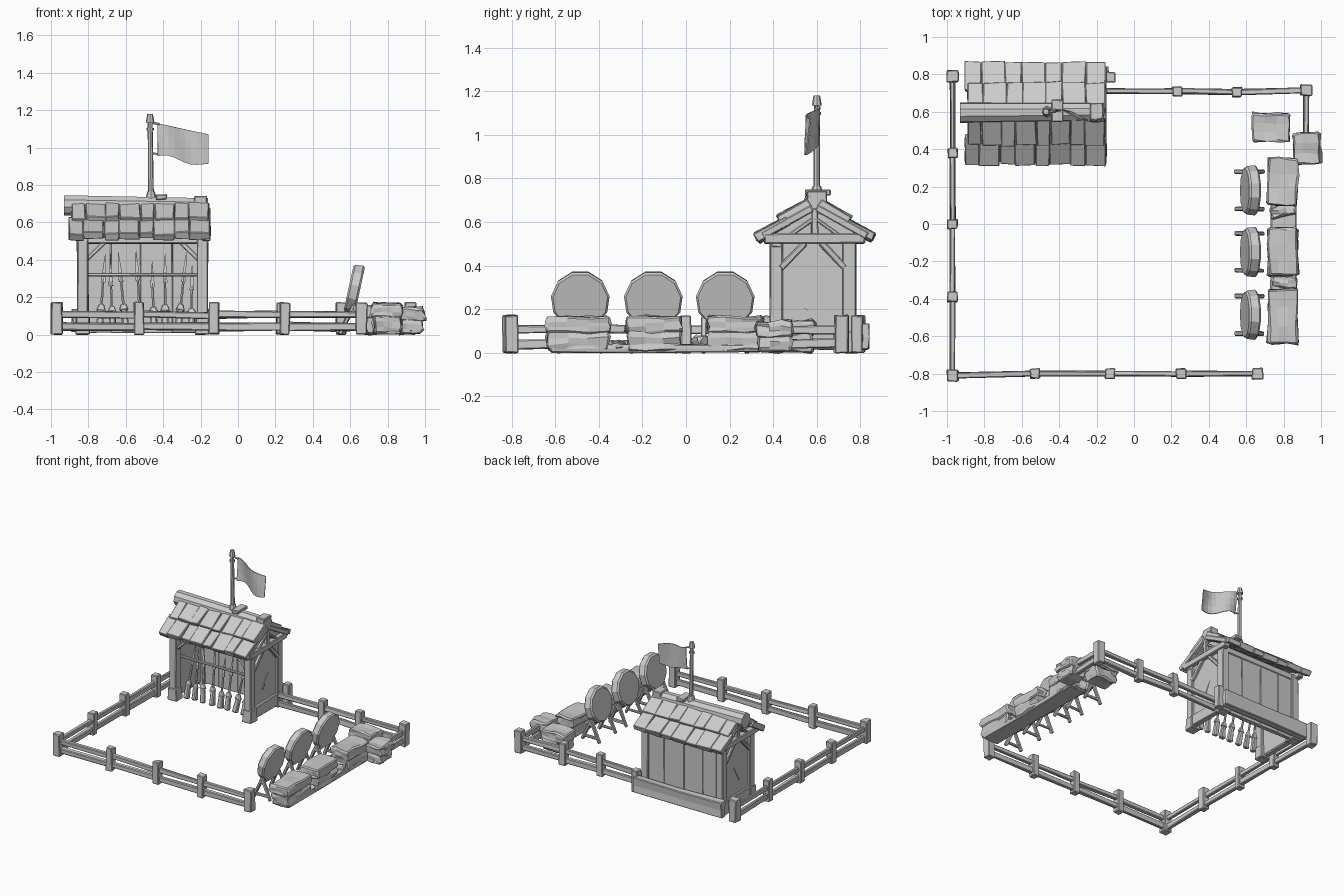
import bpy, bmesh, math, random
from mathutils import Vector, Matrix

if "Cube" in bpy.data.objects:
    bpy.data.objects.remove(bpy.data.objects["Cube"])

random.seed(4)
Z = Vector((0, 0, 1))


def make(name, bm):
    bmesh.ops.recalc_face_normals(bm, faces=bm.faces)
    me = bpy.data.meshes.new(name)
    bm.to_mesh(me)
    bm.free()
    ob = bpy.data.objects.new(name, me)
    bpy.context.collection.objects.link(ob)
    return ob


def frame(p, q):
    """Matrix with its z axis along p->q, placed at the midpoint."""
    d = (q - p).normalized()
    if abs(d.z) > 0.7:
        y = d.cross(Vector((1, 0, 0))).normalized()
        x = y.cross(d)
    else:
        x = d.cross(Z).normalized()
        y = d.cross(x)
    m = Matrix((x, y, d)).transposed().to_4x4()
    m.translation = (p + q) / 2
    return m


def beam(name, p, q, w, h, taper=1.0, jit=0.003, bevel=0.005, cuts=0, roll=0):
    """Hand-hewn bar from p to q, w wide and h deep."""
    p, q = Vector(p), Vector(q)
    bm = bmesh.new()
    bmesh.ops.create_cube(bm, size=1)
    if cuts:
        bmesh.ops.subdivide_edges(bm, edges=bm.edges, cuts=cuts, use_grid_fill=True)
    length = (q - p).length
    for v in bm.verts:
        s = taper if v.co.z > 0.4 else 1
        v.co = Vector((v.co.x * w * s, v.co.y * h * s, v.co.z * length))
        v.co += Vector([random.uniform(-jit, jit) for _ in range(3)])
    if bevel:
        edges = [e for e in bm.edges if e.calc_face_angle(0) > 0.9]
        bmesh.ops.bevel(bm, geom=edges, offset=bevel, segments=1, affect='EDGES')
    bm.transform(frame(p, q) @ Matrix.Rotation(roll, 4, 'Z'))
    return make(name, bm)


def rod(name, p, q, r1, r2, seg=8):
    p, q = Vector(p), Vector(q)
    bm = bmesh.new()
    bmesh.ops.create_cone(bm, cap_ends=True, segments=seg, radius1=r1, radius2=r2,
                          depth=(q - p).length, matrix=frame(p, q))
    return make(name, bm)


def crate(name, x0, x1, y0, y1, z0, z1, roll=0):
    x, y = (x0 + x1) / 2, (y0 + y1) / 2
    return beam(name, (x, y, z0), (x, y, z1), x1 - x0, y1 - y0,
                jit=0.006, bevel=0.008, cuts=2, roll=roll)


# Fence: chains of posts with two rails between neighbours
runs = {
    "left_fence": [(-.97, .79), (-.97, .38), (-.97, 0), (-.97, -.39), (-.97, -.81)],
    "front_fence": [(-.97, -.81), (-.53, -.80), (-.13, -.80), (.25, -.80), (.66, -.80)],
    "back_fence": [(-.15, .71), (.23, .71), (.55, .705), (.92, .715)],
    "right_fence": [(.92, .715), (.92, .33)],
}
for name, pts in runs.items():
    for i, (x, y) in enumerate(pts):
        first = i == 0 and name != "left_fence"
        last = name == "right_fence" and i == 1
        if not (first or last):
            big = .062 if abs(x) > .6 and abs(y) > .6 else .054
            beam(name + "_post", (x, y, 0), (x, y, .172), big, big, jit=.004)
        if i:
            a, b = pts[i - 1], pts[i]
            for z, h in ((.042, .042), (.107, .036)):
                beam(name + "_rail", (*a, z + random.uniform(-.005, .005)),
                     (*b, z + random.uniform(-.005, .005)), .028, h, jit=.004)
beam("hut_side_fence_post", (-.125, .785, 0), (-.125, .785, .17), .054, .054)

# Hut frame: corner posts with feet, walls, tie beams
XL, XR, YF, YB = -.83, -.19, .415, .75
XM, YM = (XL + XR) / 2, .59
for x in (XL, XR):
    for y in (YF, YB):
        beam("hut_post", (x, y, 0), (x, y, .53), .06, .062)
        beam("hut_post_foot", (x, y, 0), (x, y, .10), .078, .078, taper=.9)
    side = 1 if x > XM else -1
    beam("side_wall", (x, YM, .02), (x, YM, .53), .025, .30)
    beam("side_sill", (x + side * .01, YF, .06), (x + side * .01, YB, .06), .04, .09)
    # Gable tie beam, rafters, king post and corner braces
    gx = x + side * .02
    beam("gable_tie_beam", (gx, .36, .525), (gx, .82, .525), .045, .045)
    beam("gable_king_post", (gx, YM, .54), (gx, YM, .66), .03, .035)
    for s, y in ((1, YF), (-1, YB)):
        beam("gable_rafter", (gx, YM - s * .01, .665), (gx, YM - s * .24, .535), .045, .035)
        beam("gable_strut", (gx, YM, .62), (gx, YM - s * .11, .54), .03, .02)
        beam("corner_brace", (x + side * .018, y + s * .02, .39),
             (x + side * .018, y + s * .13, .505), .025, .028)
    beam("front_brace", (x - side * .01, YF, .39), (x - side * .12, YF, .50), .025, .028)
    # Splinter mark on the side panel
    beam("wall_splinter", (x + side * .014, .55, .20), (x + side * .014, .62, .31),
         .008, .02, taper=.15, jit=0, bevel=0)
    # Shallow gable infill behind the rafters
    bm = bmesh.new()
    bm.faces.new([bm.verts.new((x, *c)) for c in ((.38, .53), (.80, .53), (YM, .67))])
    make("gable_panel", bm)
for y in (YF, YB):
    beam("eave_beam", (XL - .03, y, .51), (XR + .03, y, .51), .05, .05)
edges = [-.83, -.68, -.52, -.35, -.19]
for a, b in zip(edges, edges[1:]):
    beam("back_wall_plank", ((a + b) / 2, .752, .01), ((a + b) / 2, .752, .52),
         b - a, .03, jit=.003, bevel=.003)
beam("back_base_plank", (-.89, .81, .075), (-.14, .81, .075), .055, .115, jit=.006, cuts=1)

# Roof: decking and overlapping uneven shingles on both slopes
for s in (1, -1):
    beam("roof_deck", (-.53, YM, .672), (-.53, YM - s * .255, .522), .70, .015, jit=0, bevel=0)
    n = 8 if s > 0 else 7
    for row, (y0, z0, y1, z1) in enumerate(((.12, .608, .268, .525), (.02, .688, .158, .606))):
        x0 = -.905 + row * .012
        step = (.755 - row * .015) / n
        x = x0
        for i in range(n):
            w = step * (1 + (.18 if i % 2 else -.18)) if i < n - n % 2 else step
            j = random.uniform(-.008, .008)
            c = x + w / 2
            beam("roof_shingle", (c, YM - s * y0, z0), (c, YM - s * (y1 + j), z1 + j),
                 w * .985, .042, jit=.005, bevel=.004)
            x += w
rod("ridge_log", (-.93, .595, .692), (-.16, .60, .682), .056, .05, 9)
beam("ridge_strap", (-.41, .545, .735), (-.41, .665, .735), .06, .028)
beam("ridge_end_block", (-.235, .60, .705), (-.165, .60, .705), .09, .07)

# Flagpole with collar, knob, arm and waving flag
rod("flagpole", (-.465, .60, .70), (-.47, .60, 1.15), .016, .013)
rod("flagpole_base", (-.465, .60, .72), (-.465, .60, .765), .032, .02)
rod("flagpole_knob", (-.47, .60, 1.135), (-.47, .60, 1.18), .023, .015)
rod("flagpole_collar", (-.47, .60, 1.09), (-.47, .60, 1.105), .02, .02)
rod("flag_arm", (-.475, .60, 1.135), (-.42, .60, 1.125), .007, .006, 6)
rod("flag_lower_tie", (-.47, .60, .97), (-.425, .60, .965), .005, .005, 6)
bm = bmesh.new()
bmesh.ops.create_grid(bm, x_segments=9, y_segments=3, size=.5)
for v in bm.verts:
    u, t = v.co.x + .5, v.co.y + .5
    top, bot = 1.13 - .06 * u, .955 - .05 * u + .012 * math.sin(u * 7)
    v.co = (-.43 + .27 * u, .60 - .04 * u + .02 * math.sin(u * 6 + t), bot + (top - bot) * t)
flag = make("flag", bm)
sol = flag.modifiers.new("thickness", 'SOLIDIFY')
sol.thickness = .006

# Weapon rack: rail plus leaning blades with chunky hilts
beam("rack_rail", (XL, .47, .32), (XR, .47, .32), .02, .018)
for foot, tip, top in ((-.74, -.71, .43), (-.67, -.685, .40), (-.60, -.64, .44), (-.52, -.545, .45),
                       (-.45, -.46, .39), (-.39, -.39, .43), (-.32, -.275, .44), (-.25, -.245, .37)):
    a, b = Vector((foot, .425, .03)), Vector((tip, .50, top))
    at = lambda t: a.lerp(b, t)
    beam("weapon_hilt", at(0), at(.26), .038, .036, taper=.85, jit=.004, bevel=.007)
    beam("weapon_neck", at(.24), at(.33), .052, .024, taper=.5)
    rod("weapon_shaft", at(.3), at(.68), .008, .007, 6)
    beam("weapon_blade", at(.62), at(1), .024, .010, taper=.1, jit=.001, bevel=0)

# Targets: tilted round boards on A-frame trestles
for y in (.18, -.15, -.485):
    c, n = Vector((.622, y, .245)), Vector((-.977, 0, .213))
    bm = bmesh.new()
    bmesh.ops.create_cone(bm, cap_ends=True, segments=11, radius1=.137, radius2=.13,
                          depth=.062, matrix=frame(c - n * .01, c + n * .01))
    rim = [e for e in bm.edges if 1.0 < e.calc_face_angle(0)]
    bmesh.ops.bevel(bm, geom=rim, offset=.01, segments=1, affect='EDGES')
    make("target_board", bm)
    for dy in (-.1, .1):
        yy = y + dy
        beam("trestle_leg", (.545, yy, 0), (.618, yy * .98 + y * .02, .16), .022, .024)
        beam("trestle_leg", (.69, yy, 0), (.615, yy * .98 + y * .02, .16), .022, .024)
        beam("trestle_tie", (.555, yy, .03), (.68, yy, .03), .018, .02)
    beam("trestle_crossbar", (.615, y - .11, .125), (.615, y + .11, .125), .025, .025)

# Bales along the right side, on a long low plank with loose pieces
beam("bale_plank", (.80, -.62, .02), (.80, .34, .02), .135, .035, jit=.004, cuts=1)
for y0, y1, roll in ((-.64, -.35, 0), (-.275, -.02, .02), (.10, .35, -.04)):
    crate("bale_lower", .728, .872, y0 + .005, y1 - .005, .01, .10, roll)
    crate("bale_upper", .718, .874, y0, y1, .092, .166, roll)
crate("bale_scrap", .73, .86, .04, .10, .02, .075, .25)
crate("bale_scrap", .74, .87, -.34, -.28, .02, .05, -.1)
crate("back_bale_lower", .64, .825, .445, .58, .005, .09)
crate("back_bale_upper", .632, .832, .44, .588, .085, .15)
crate("corner_bale_lower", .86, .985, .33, .48, .005, .08, .03)
crate("corner_bale_upper", .853, .993, .322, .488, .075, .142, .03)
